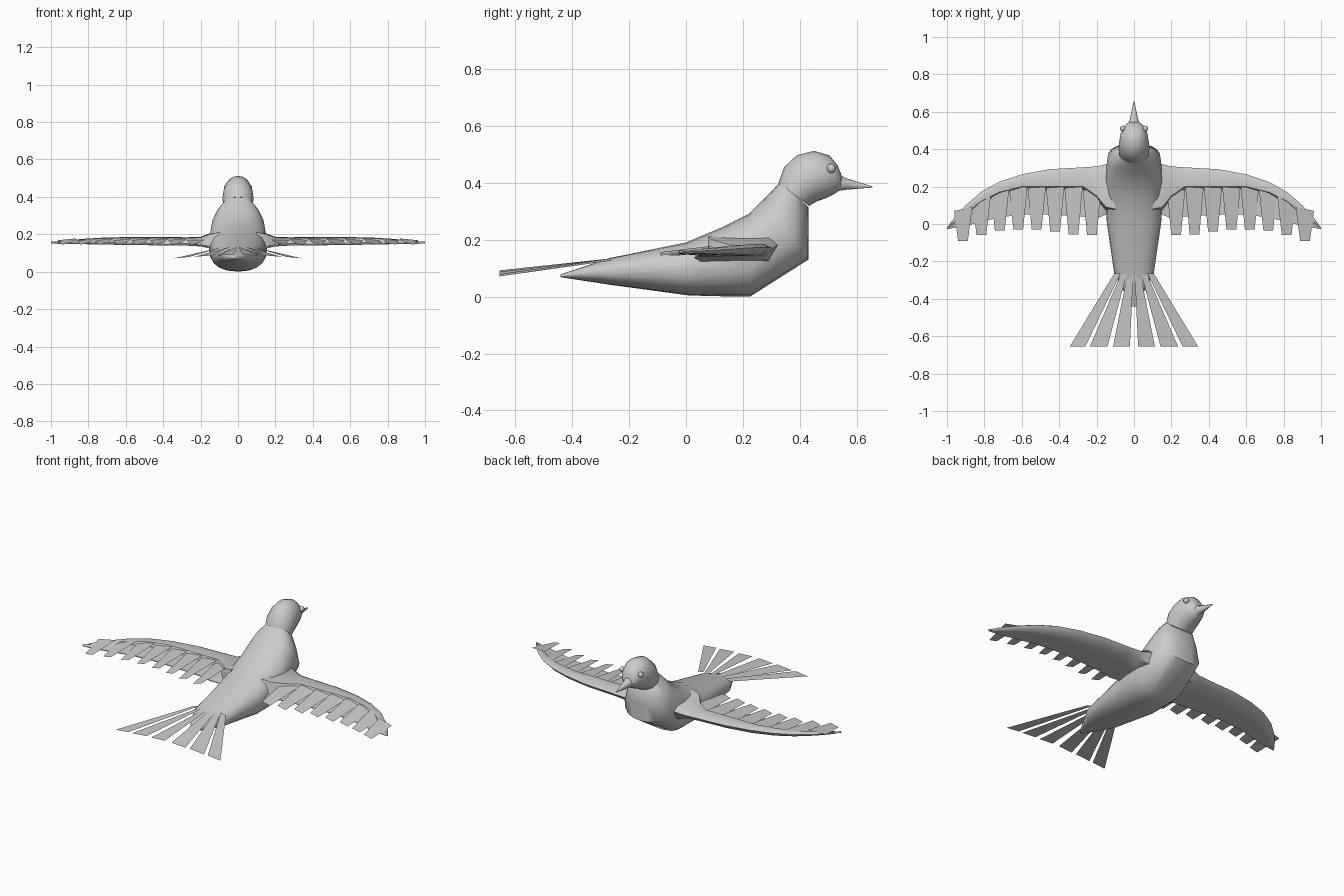
import bpy, bmesh, math
from mathutils import Vector

grey = bpy.data.materials.new("plumage_grey")
grey.diffuse_color = (0.6, 0.6, 0.6, 1)


def finish(name, bm, smooth=40):
    bmesh.ops.recalc_face_normals(bm, faces=bm.faces)
    me = bpy.data.meshes.new(name)
    bm.to_mesh(me)
    bm.free()
    ob = bpy.data.objects.new(name, me)
    bpy.context.collection.objects.link(ob)
    me.materials.append(grey)
    if smooth:
        bpy.ops.object.select_all(action='DESELECT')
        ob.select_set(True)
        bpy.context.view_layer.objects.active = ob
        bpy.ops.object.shade_smooth_by_angle(angle=math.radians(smooth))
    return ob


def loft(name, rings, smooth=40):
    """Skin a list of closed rings and cap both ends."""
    bm = bmesh.new()
    vs = [[bm.verts.new(p) for p in r] for r in rings]
    n = len(vs[0])
    for a, b in zip(vs, vs[1:]):
        for i in range(n):
            j = (i + 1) % n
            bm.faces.new((a[i], a[j], b[j], b[i]))
    bm.faces.new(vs[0])
    bm.faces.new(vs[-1])
    return finish(name, bm, smooth)


def oval(top_y, top_z, bot_y, bot_z, half, n=20, power=0.85):
    """Rounded ring spanning a top and a bottom point on the centre plane."""
    top, bot = Vector((0, top_y, top_z)), Vector((0, bot_y, bot_z))
    mid, up = (top + bot) / 2, (top - bot) / 2
    ring = []
    for k in range(n):
        a = 2 * math.pi * k / n
        c, s = math.cos(a), math.sin(a)
        c = math.copysign(abs(c) ** power, c)
        s = math.copysign(abs(s) ** power, s)
        ring.append(mid + up * s + Vector((half * c, 0, 0)))
    return ring


# Body, from the rump point to the neck
loft("body", [oval(*r) for r in [
    (-0.44, 0.078, -0.44, 0.068, 0.012),
    (-0.27, 0.135, -0.27, 0.042, 0.105),
    (0.00, 0.19, 0.01, 0.004, 0.145),
    (0.13, 0.245, 0.13, 0.001, 0.155),
    (0.22, 0.29, 0.225, 0.0, 0.157),
    (0.275, 0.345, 0.43, 0.13, 0.142),
    (0.305, 0.375, 0.43, 0.23, 0.115),
    (0.33, 0.402, 0.43, 0.315, 0.078)]], 50)

# Head
loft("head", [oval(*r, power=1) for r in [
    (0.325, 0.40, 0.432, 0.318, 0.080),
    (0.345, 0.455, 0.46, 0.335, 0.083),
    (0.39, 0.497, 0.49, 0.345, 0.079),
    (0.45, 0.512, 0.515, 0.357, 0.072),
    (0.505, 0.495, 0.532, 0.368, 0.057),
    (0.533, 0.46, 0.543, 0.375, 0.038),
    (0.545, 0.43, 0.55, 0.385, 0.022)]], 50)

# Beak
loft("beak", [oval(*r, n=10, power=1) for r in [
    (0.525, 0.44, 0.525, 0.368, 0.036),
    (0.56, 0.418, 0.56, 0.374, 0.022),
    (0.655, 0.387, 0.655, 0.383, 0.002)]])

for side, label in ((-1, "left"), (1, "right")):
    # Eye
    bm = bmesh.new()
    bmesh.ops.create_uvsphere(bm, u_segments=12, v_segments=8, radius=0.016)
    bmesh.ops.translate(bm, verts=bm.verts, vec=(side * 0.060, 0.51, 0.45))
    finish(label + "_eye", bm)

    # Wing shell: x, leading y, rear of thick band, trailing y, top z, bottom z
    rings = []
    for x, yl, yb, yt, zt, zb in [
            (0.10, 0.33, 0.08, 0.05, 0.215, 0.115),
            (0.15, 0.32, 0.09, 0.05, 0.205, 0.125),
            (0.20, 0.308, 0.15, 0.03, 0.186, 0.136),
            (0.27, 0.303, 0.20, 0.04, 0.184, 0.140),
            (0.45, 0.293, 0.20, 0.05, 0.185, 0.142),
            (0.60, 0.266, 0.20, 0.05, 0.185, 0.144),
            (0.72, 0.226, 0.17, 0.035, 0.182, 0.146),
            (0.82, 0.170, 0.12, 0.01, 0.176, 0.148),
            (0.90, 0.100, 0.055, -0.01, 0.169, 0.149),
            (0.96, 0.035, 0.01, -0.02, 0.163, 0.150),
            (1.00, -0.020, -0.024, -0.028, 0.157, 0.152)]:
        d = yl - yt
        rings.append([(side * x, y, z) for y, z in (
            (yl, zt * 0.7 + zb * 0.3), (yl - 0.1 * d, zt), (yb, zt - 0.004),
            (yb - 0.06 * d, zb + 0.01), (yt, zb + 0.003), (yt, zb - 0.001),
            (yl - 0.5 * d, zb), (yl - 0.12 * d, zb + 0.002))])
    loft(label + "_wing", rings, 50)

    # Flight feathers: tapered, slightly twisted flat quads
    bm = bmesh.new()
    for i, (root, tip) in enumerate([
            (0.19, -0.060), (0.20, -0.055), (0.20, -0.040), (0.20, -0.030),
            (0.20, -0.030), (0.18, -0.035), (0.14, -0.060), (0.08, -0.090)]):
        x = 0.225 + 0.0985 * i
        bm.faces.new([bm.verts.new((side * px, py, pz)) for px, py, pz in (
            (x - 0.050, root + 0.01, 0.178), (x + 0.048, root - 0.01, 0.168),
            (x + 0.026, tip, 0.144), (x - 0.026, tip, 0.156))])
    finish(label + "_flight_feathers", bm, 0)

    # Tail feathers: fan of three per side
    bm = bmesh.new()
    for b0, b1, t0, t1, z0, z1 in [
            (0.004, 0.034, 0.022, 0.112, 0.092, 0.086),
            (0.038, 0.068, 0.142, 0.236, 0.087, 0.079),
            (0.072, 0.106, 0.260, 0.343, 0.079, 0.071)]:
        bm.faces.new([bm.verts.new((side * px, py, pz)) for px, py, pz in (
            (b0, -0.265, 0.134), (b1, -0.265, 0.126),
            (t1, -0.655, z1), (t0, -0.655, z0))])
    finish(label + "_tail_feathers", bm, 0)
